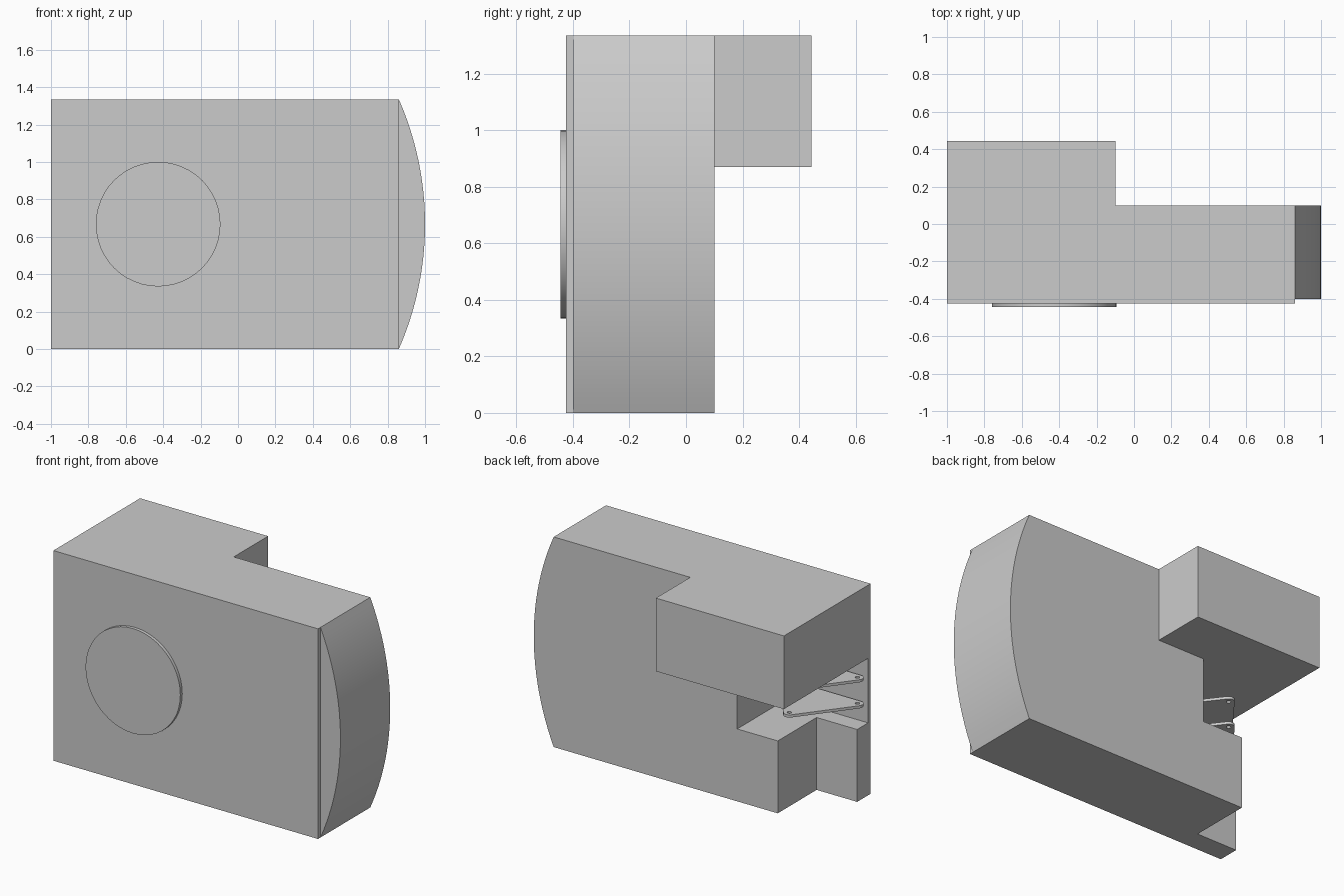
import bpy, bmesh, math
from mathutils import Vector

if "Cube" in bpy.data.objects:
    bpy.data.objects.remove(bpy.data.objects["Cube"])

grey = bpy.data.materials.new("plain_grey")
grey.use_nodes = True
grey.diffuse_color = (0.6, 0.6, 0.6, 1)
grey.node_tree.nodes["Principled BSDF"].inputs["Base Color"].default_value = (0.6, 0.6, 0.6, 1)

FRONT, SLAB_FRONT, SLAB_BACK, BACK = -0.425, -0.40, 0.10, 0.445
HEIGHT, SHELF, CEILING = 1.335, 0.46, 0.87
END_X, GAP_X, MID_X = 0.86, -0.43, -0.715


def prism(name, outline, start, end, axis="Y"):
    """Extrude an (x, z) outline along y, or an (x, y) outline along z."""
    bm = bmesh.new()
    place = (lambda a, b: (a, start, b)) if axis == "Y" else (lambda a, b: (a, b, start))
    face = bm.faces.new([bm.verts.new(place(a, b)) for a, b in outline])
    moved = bmesh.ops.extrude_face_region(bm, geom=[face])["geom"]
    shift = Vector((0, end - start, 0) if axis == "Y" else (0, 0, end - start))
    bmesh.ops.translate(bm, vec=shift, verts=[v for v in moved if isinstance(v, bmesh.types.BMVert)])
    bmesh.ops.recalc_face_normals(bm, faces=bm.faces)
    mesh = bpy.data.meshes.new(name)
    bm.to_mesh(mesh)
    bm.free()
    mesh.materials.append(grey)
    obj = bpy.data.objects.new(name, mesh)
    bpy.context.collection.objects.link(obj)
    return obj


def rect(x0, x1, z0, z1):
    return [(x0, z0), (x1, z0), (x1, z1), (x0, z1)]


def arc(cx, cy, r, a0, a1, n):
    angles = [math.radians(a0 + (a1 - a0) * i / n) for i in range(n + 1)]
    return [(cx + r * math.cos(a), cy + r * math.sin(a)) for a in angles]


def combine(target, tool, operation):
    """Apply a boolean and discard the tool."""
    mod = target.modifiers.new("combine", "BOOLEAN")
    mod.object, mod.operation, mod.solver = tool, operation, "EXACT"
    bpy.context.view_layer.objects.active = target
    bpy.ops.object.modifier_apply(modifier=mod.name)
    bpy.data.objects.remove(tool)


def finish(obj):
    """Merge flat faces and smooth the curved ones."""
    bm = bmesh.new()
    bm.from_mesh(obj.data)
    bmesh.ops.remove_doubles(bm, verts=bm.verts, dist=0.0005)
    bmesh.ops.dissolve_limit(bm, angle_limit=0.003, verts=bm.verts, edges=bm.edges)
    bm.to_mesh(obj.data)
    bm.free()
    bpy.ops.object.select_all(action="DESELECT")
    obj.select_set(True)
    bpy.context.view_layer.objects.active = obj
    bpy.ops.object.shade_smooth_by_angle(angle=math.radians(30))


# Main slab with a bowed end and an open slot on the other side
half = HEIGHT / 2
sag = 1 - END_X
radius = (half ** 2 + sag ** 2) / (2 * sag)
sweep = math.degrees(math.asin(half / radius))
body = prism("body", arc(1 - radius, half, radius, -sweep, sweep, 24)
             + [(-1, HEIGHT), (-1, CEILING), (GAP_X, CEILING), (GAP_X, SHELF), (-1, SHELF), (-1, 0)],
             SLAB_FRONT, SLAB_BACK)

# Notch in the lower back corner, then the rear block and front panel
combine(body, prism("notch", rect(-1.2, MID_X, -0.2, SHELF + 0.1), -0.29, 0.3), "DIFFERENCE")
combine(body, prism("rear_block", rect(-1, -0.1, CEILING, HEIGHT), -0.2, BACK), "UNION")
combine(body, prism("front_panel", rect(-1, END_X, 0, HEIGHT), FRONT, SLAB_FRONT), "UNION")
finish(body)

# Round dial on the front
dial = prism("front_disc", arc(-0.427, half, 0.333, 0, 352.5, 47), -BACK, FRONT)
finish(dial)

# Two thin rounded triangular plates with corner holes, in the slot
corners = [(-0.965, -0.343), (-0.465, -0.343), (MID_X, -0.017)]
turns = [(143, 270), (-90, 37), (37, 143)]
for name, z in (("lower_plate", 0.58), ("upper_plate", 0.745)):
    outline = []
    for (x, y), (a0, a1) in zip(corners, turns):
        outline += arc(x, y, 0.035, a0, a1, 8)
    plate = prism(name, outline, z, z + 0.017, "Z")
    for x, y in corners:
        hole = prism("hole", arc(x, y, 0.013, 0, 337.5, 15), z - 0.02, z + 0.04, "Z")
        combine(plate, hole, "DIFFERENCE")
    finish(plate)
